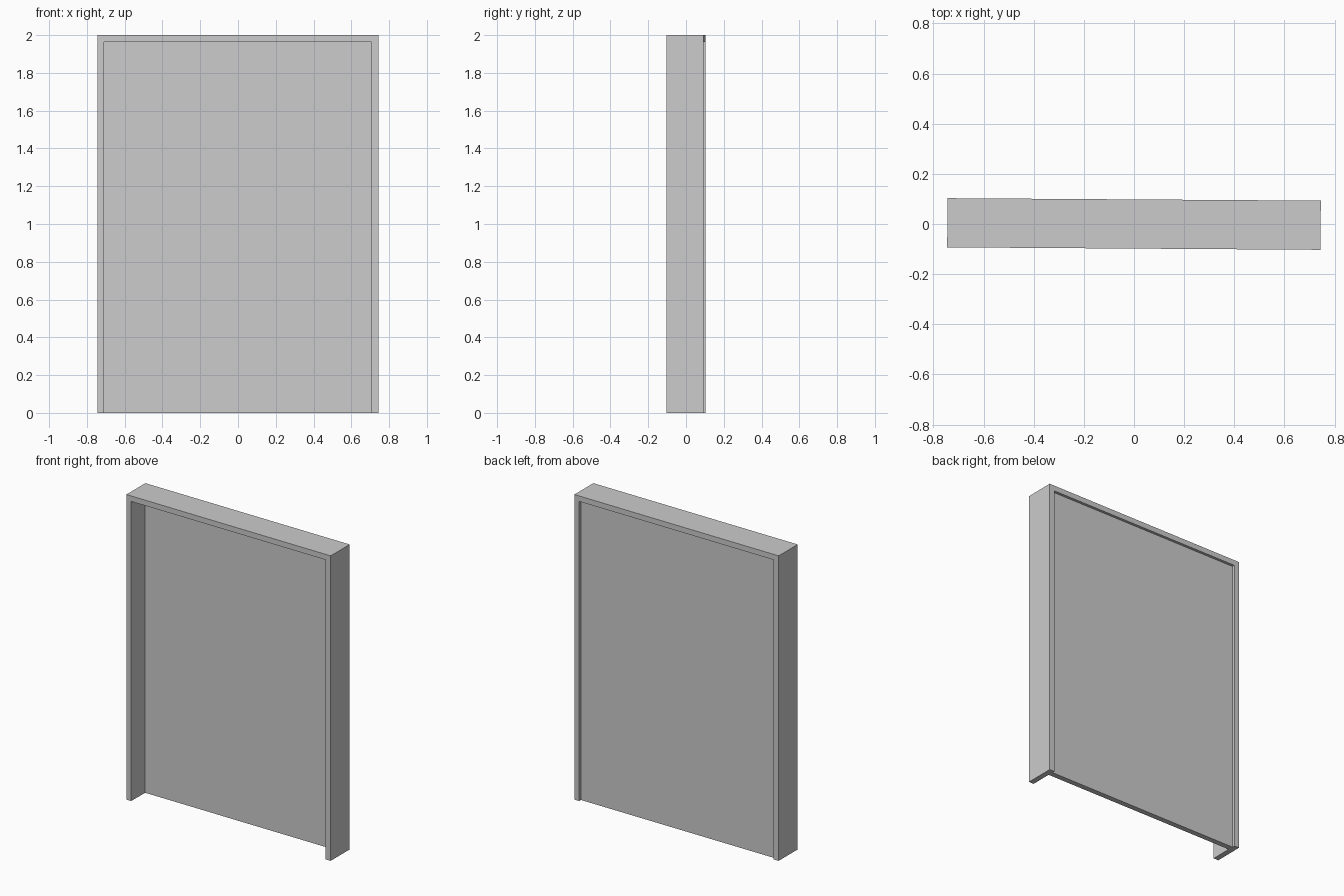
import bpy, bmesh, math
from mathutils import Matrix

if "Cube" in bpy.data.objects:
    bpy.data.objects.remove(bpy.data.objects["Cube"])

W, H, D, T = 1.489, 2.0, 0.196, 0.036   # outer width, height, depth, board thickness
TURN = Matrix.Rotation(math.radians(-0.38), 4, 'Z')  # the whole door is turned very slightly


def extrude_profile(name, points, y0, y1):
    """Extrude an x-z outline from y0 to y1."""
    bm = bmesh.new()
    face = bm.faces.new([bm.verts.new((x, y0, z)) for x, z in points])
    ext = bmesh.ops.extrude_face_region(bm, geom=[face])
    verts = [v for v in ext['geom'] if isinstance(v, bmesh.types.BMVert)]
    bmesh.ops.translate(bm, verts=verts, vec=(0, y1 - y0, 0))
    bmesh.ops.recalc_face_normals(bm, faces=bm.faces)
    bm.transform(TURN)
    mesh = bpy.data.meshes.new(name)
    bm.to_mesh(mesh)
    bm.free()
    obj = bpy.data.objects.new(name, mesh)
    bpy.context.collection.objects.link(obj)
    return obj


o, i = W / 2, W / 2 - T

# Frame: two jambs and a header, open at the bottom
extrude_profile("door_frame",
                [(-o, 0), (-o, H), (o, H), (o, 0), (i, 0), (i, H - T), (-i, H - T), (-i, 0)],
                -D / 2, D / 2)

# Door leaf, set towards the back of the frame with a shallow rear recess
extrude_profile("door_leaf", [(-i, 0), (-i, H - T), (i, H - T), (i, 0)], 0.044, 0.08)
